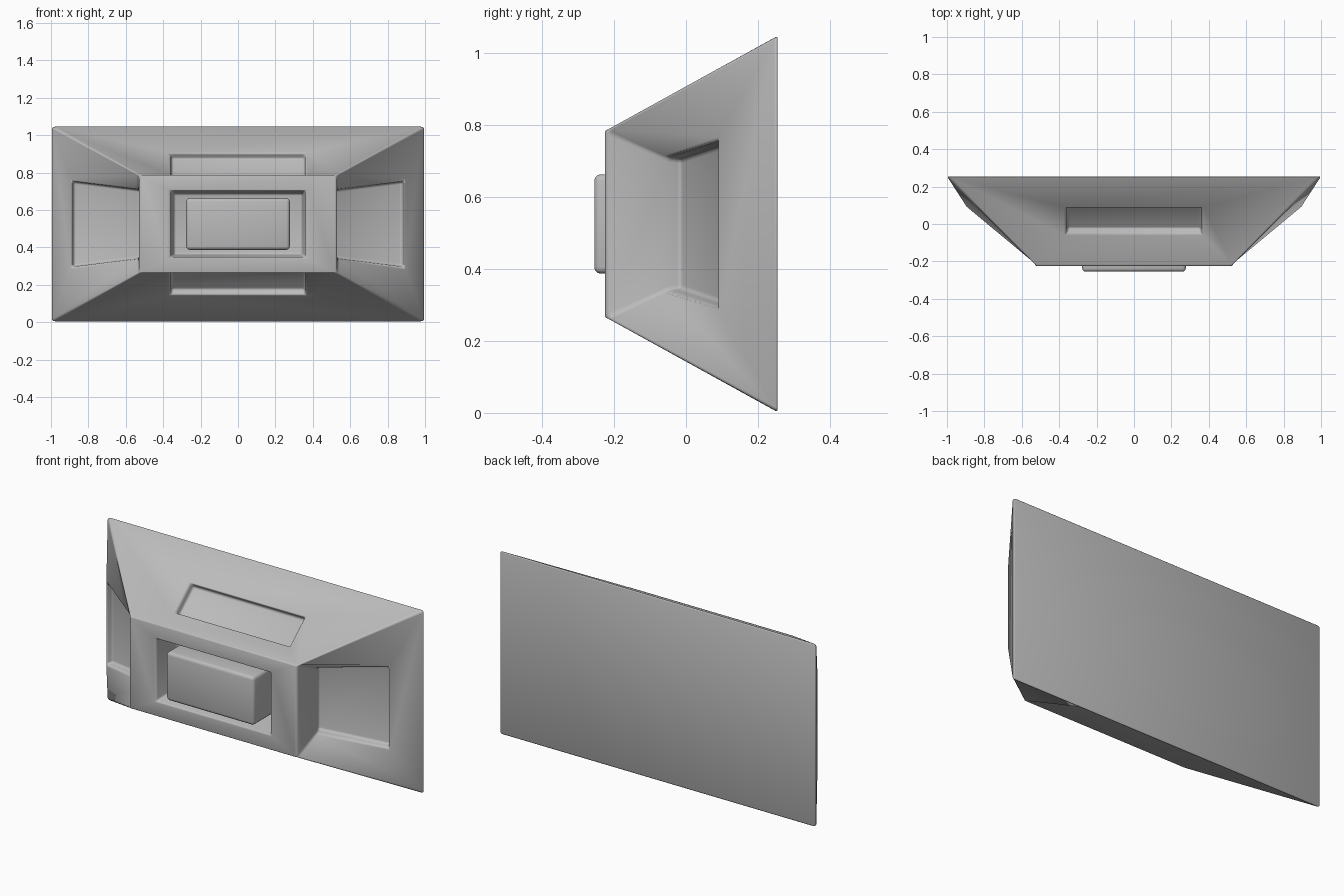
import bpy
import bmesh
from mathutils import Vector

if "Cube" in bpy.data.objects:
    bpy.data.objects.remove(bpy.data.objects["Cube"])

MID = 0.525                    # height of the centre line
FRONT, BACK = -0.225, 0.255    # depth of the front and back faces

grey = bpy.data.materials.new("plain grey")
grey.use_nodes = True
colour = (0.5, 0.5, 0.5, 1)
grey.diffuse_color = colour
grey.node_tree.nodes["Principled BSDF"].inputs["Base Color"].default_value = colour


def finish(name, bm, bevel):
    """Turn a bmesh into a smooth, softly bevelled object."""
    bmesh.ops.remove_doubles(bm, verts=bm.verts, dist=0.0005)
    bmesh.ops.recalc_face_normals(bm, faces=bm.faces)
    for face in bm.faces:
        face.smooth = True
    mesh = bpy.data.meshes.new(name)
    bm.to_mesh(mesh)
    bm.free()
    mesh.materials.append(grey)
    obj = bpy.data.objects.new(name, mesh)
    bpy.context.collection.objects.link(obj)
    mod = obj.modifiers.new("soft edges", "BEVEL")
    mod.width = bevel
    mod.segments = 3
    mod.limit_method = "ANGLE"
    mod.angle_limit = 0.5
    return obj


def add_panel(bm, loops):
    """Bridge a series of four-point loops and cap the last one."""
    rows = [[bm.verts.new(p) for p in loop] for loop in loops]
    for a, b in zip(rows, rows[1:]):
        for i in range(4):
            j = (i + 1) % 4
            bm.faces.new((a[i], a[j], b[j], b[i]))
    bm.faces.new(rows[-1])


def rect(half_x, half_z, y):
    return [Vector((sx * half_x, y, MID + sz * half_z))
            for sx, sz in ((-1, -1), (1, -1), (1, 1), (-1, 1))]


def side_loop(place, near, far):
    """Four points; near and far are (outward, depth, half width)."""
    return [place(near[0], near[1], -near[2]), place(near[0], near[1], near[2]),
            place(far[0], far[1], far[2]), place(far[0], far[1], -far[2])]


# Tapered body with a sunken panel on each slope
body = bmesh.new()
for sign in (-1, 1):
    def flank(out, y, across, s=sign):
        return Vector((s * out, y, MID + across))

    def slope(out, y, across, s=sign):
        return Vector((across, y, MID + s * out))

    add_panel(body, [
        side_loop(flank, (0.53, FRONT, 0.263), (1, BACK, 0.525)),
        side_loop(flank, (0.53, -0.05, 0.185), (0.89, 0.085, 0.23)),
        side_loop(flank, (0.515, -0.013, 0.18), (0.875, 0.122, 0.225))])
    add_panel(body, [
        side_loop(slope, (0.263, FRONT, 0.53), (0.525, BACK, 1)),
        side_loop(slope, (0.263, -0.05, 0.36), (0.38, 0.085, 0.36)),
        side_loop(slope, (0.232, -0.024, 0.355), (0.349, 0.111, 0.355))])

# Framed front opening and flat back
add_panel(body, [rect(0.53, 0.263, FRONT), rect(0.36, 0.178, FRONT),
                 rect(0.343, 0.163, -0.06)])
add_panel(body, [rect(1, 0.525, BACK)])
finish("tapered_body", body, 0.012)

# Block standing in the front opening
block = bmesh.new()
add_panel(block, [rect(0.277, 0.138, -0.05), rect(0.277, 0.138, -0.255)])
add_panel(block, [rect(0.277, 0.138, -0.05)])
finish("centre_block", block, 0.018)
